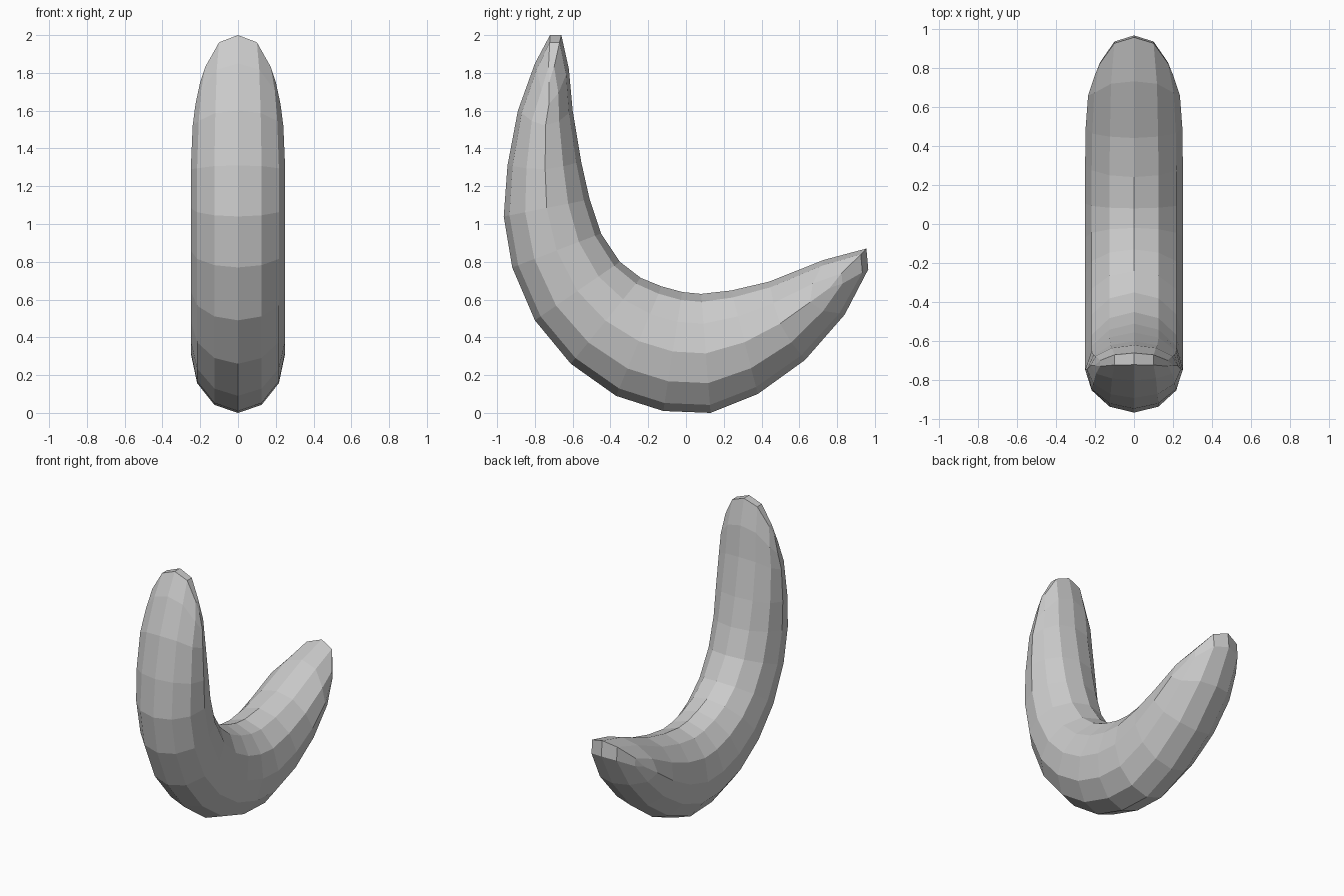
import bpy, bmesh, math
from mathutils import Vector

if "Cube" in bpy.data.objects:
    bpy.data.objects.remove(bpy.data.objects["Cube"])

SIDES = 12

# Matching points of the outer and inner edge in the (y, z) plane, tip to tip
OUTER = [(-.72, 2), (-.80, 1.85), (-.89, 1.6), (-.945, 1.31), (-.965, 1.04),
         (-.92, .77), (-.80, .49), (-.61, .26), (-.37, .09), (-.12, .01),
         (.13, 0), (.38, .1), (.63, .28), (.84, .52), (.965, .76)]
INNER = [(-.66, 2), (-.62, 1.82), (-.60, 1.6), (-.555, 1.33), (-.51, 1.13),
         (-.45, .95), (-.35, .80), (-.24, .715), (-.13, .67), (-.02, .64),
         (.08, .63), (.24, .648), (.44, .695), (.73, .81), (.955, .87)]

# Half width, and how far the sides are pulled back, to round the two tips
WIDTH = [.20, .225, .24] + [.25] * 9 + [.247, .235, .20]
PULL = [.25, .20, .08, .03] + [0] * 8 + [.04, .15, .25]

bm = bmesh.new()
mids = [(Vector(o) + Vector(i)) / 2 for o, i in zip(OUTER, INNER)]
last = len(mids) - 1

# Elliptical cross-sections along the crescent
rings = []
for k, mid in enumerate(mids):
    half = (Vector(OUTER[k]) - Vector(INNER[k])) / 2
    inward = mids[k + 2] if k < last / 2 else mids[k - 2]
    back = (inward - mid).normalized() * PULL[k]
    ring = []
    for j in range(SIDES):
        a = 2 * math.pi * j / SIDES
        p = mid + half * math.cos(a) + back * abs(math.sin(a)) ** 2.7
        ring.append(bm.verts.new((WIDTH[k] * math.sin(a), p.x, p.y)))
    rings.append(ring)

# Skin between cross-sections
for r, s in zip(rings, rings[1:]):
    for j in range(SIDES):
        n = (j + 1) % SIDES
        bm.faces.new((r[j], r[n], s[n], s[j]))

# Curved tip caps, bridged from outer edge to inner edge
for r in (rings[0], rings[-1]):
    for d in (1, -1):
        for j in range(2):
            bm.faces.new([r[d * i] for i in (j, j + 1, 5 - j, 6 - j)])
        bm.faces.new([r[d * i] for i in (2, 3, 4)])

bmesh.ops.recalc_face_normals(bm, faces=bm.faces)
mesh = bpy.data.meshes.new("crescent")
bm.to_mesh(mesh)
bm.free()
bpy.context.collection.objects.link(bpy.data.objects.new("crescent", mesh))
